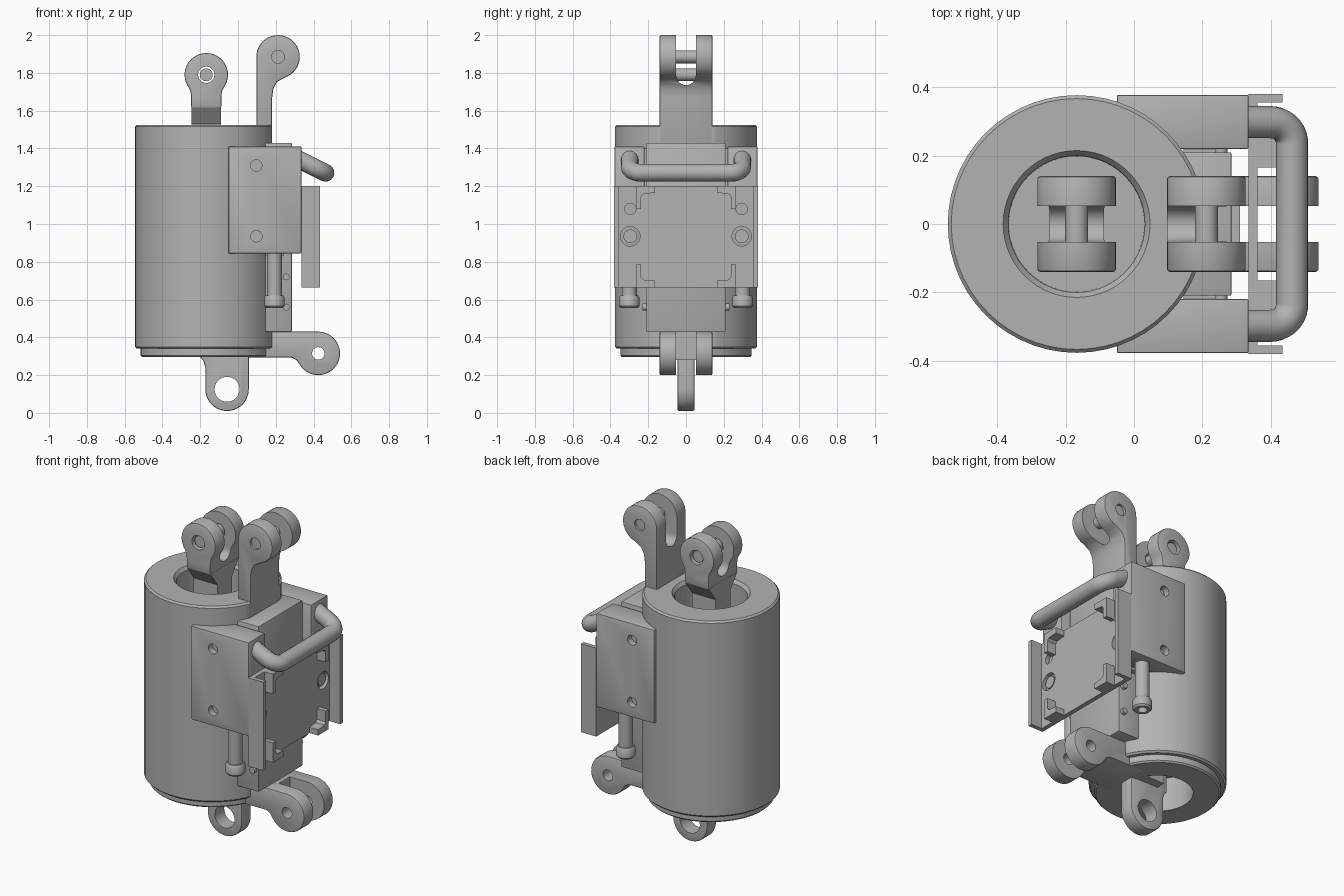
import bpy, bmesh, math
from mathutils import Matrix, Vector

if "Cube" in bpy.data.objects:
    bpy.data.objects.remove(bpy.data.objects["Cube"], do_unlink=True)

grey = bpy.data.materials.new("machined_grey")
grey.use_nodes = True
tone = (0.45, 0.45, 0.45, 1)
grey.diffuse_color = tone
grey.node_tree.nodes["Principled BSDF"].inputs["Base Color"].default_value = tone


def activate(ob):
    bpy.ops.object.select_all(action='DESELECT')
    ob.select_set(True)
    bpy.context.view_layer.objects.active = ob


def finish(name, bm):
    bmesh.ops.recalc_face_normals(bm, faces=bm.faces)
    me = bpy.data.meshes.new(name)
    bm.to_mesh(me)
    bm.free()
    me.materials.append(grey)
    ob = bpy.data.objects.new(name, me)
    bpy.context.collection.objects.link(ob)
    activate(ob)
    bpy.ops.object.shade_smooth_by_angle(angle=math.radians(35))
    return ob


def prism(name, pts, lo, hi, axis='y', bevel=0):
    """Extrude a flat outline along an axis."""
    place = {'x': lambda u, v: (lo, u, v), 'y': lambda u, v: (u, lo, v)}[axis]
    bm = bmesh.new()
    face = bm.faces.new([bm.verts.new(place(*p)) for p in pts])
    new = bmesh.ops.extrude_face_region(bm, geom=[face])["geom"]
    shift = Vector((hi - lo, 0, 0) if axis == 'x' else (0, hi - lo, 0))
    bmesh.ops.translate(bm, vec=shift, verts=[g for g in new if isinstance(g, bmesh.types.BMVert)])
    bmesh.ops.recalc_face_normals(bm, faces=bm.faces)
    if bevel:
        rim = [e for e in bm.edges if e.calc_face_angle(0) > 1]
        bmesh.ops.bevel(bm, geom=rim, offset=bevel, segments=2, profile=0.5, affect='EDGES')
    return finish(name, bm)


def box(name, x0, x1, y0, y1, z0, z1, bevel=0):
    return prism(name, [(x0, z0), (x1, z0), (x1, z1), (x0, z1)], y0, y1, bevel=bevel)


def lathe(name, profile, x, y):
    """Revolve a closed (radius, height) outline about a vertical axis."""
    bm = bmesh.new()
    vs = [bm.verts.new((x + r, y, z)) for r, z in profile]
    es = [bm.edges.new((vs[i - 1], vs[i])) for i in range(len(vs))]
    bmesh.ops.spin(bm, geom=vs + es, cent=(x, y, 0), axis=(0, 0, 1),
                   angle=math.tau, steps=56, use_merge=False)
    bmesh.ops.remove_doubles(bm, verts=bm.verts, dist=1e-5)
    return finish(name, bm)


def rod(name, centre, r, length, axis='y'):
    turn = {'x': Matrix.Rotation(math.pi / 2, 4, 'Y'), 'y': Matrix.Rotation(math.pi / 2, 4, 'X'),
            'z': Matrix()}[axis]
    bm = bmesh.new()
    bmesh.ops.create_cone(bm, cap_ends=True, segments=32, radius1=r, radius2=r, depth=length,
                          matrix=Matrix.Translation(centre) @ turn)
    return finish(name, bm)


def cut(ob, cutter):
    mod = ob.modifiers.new("cut", 'BOOLEAN')
    mod.operation, mod.object, mod.solver = 'DIFFERENCE', cutter, 'EXACT'
    activate(ob)
    bpy.ops.object.modifier_apply(modifier=mod.name)
    bpy.data.objects.remove(cutter, do_unlink=True)
    bpy.ops.object.shade_smooth_by_angle(angle=math.radians(35))


def arc(cx, cz, r, a0, a1, n=28):
    steps = [math.radians(a0 + (a1 - a0) * i / n) for i in range(n + 1)]
    return [(cx + r * math.cos(a), cz + r * math.sin(a)) for a in steps]


EYE = 0.115
AXIS_X = -0.168

# Main cylinder with stepped base, bore and a flat on the mount side
body = lathe("cylinder_body", [
    (0.195, 0.295), (0.338, 0.295), (0.347, 0.304), (0.347, 0.34), (0.367, 0.34), (0.377, 0.35),
    (0.377, 1.515), (0.367, 1.525), (0.215, 1.525), (0.2, 1.505)], AXIS_X, 0)
cut(body, box("cutter", 0.18, 0.3, -0.5, 0.5, 0.2, 1.6))
rod("piston", (AXIS_X, 0, 0.8), 0.202, 0.6, 'z')

# Fork on the piston rod, its tapered neck and pin
fork = prism("piston_fork", arc(AXIS_X, 1.79, EYE, -38, 218) + [
    (AXIS_X - 0.083, 1.7), (AXIS_X - 0.08, 1.67), (AXIS_X - 0.08, 1.615),
    (AXIS_X + 0.08, 1.615), (AXIS_X + 0.08, 1.67), (AXIS_X + 0.083, 1.7)], -0.14, 0.14, bevel=0.008)
cut(fork, prism("cutter", arc(0, 1.7, 0.052, 180, 360, 12) + [(0.052, 2), (-0.052, 2)], -0.4, 0.1, 'x'))
cut(fork, rod("cutter", (AXIS_X, 0, 1.79), 0.043, 0.5))
prism("piston_neck", [(-0.07, 1.05), (0.07, 1.05), (0.07, 1.53), (0.136, 1.618), (-0.136, 1.618),
                      (-0.07, 1.53)], AXIS_X - 0.079, AXIS_X + 0.079, 'x')
pin = rod("piston_pin", (AXIS_X, 0, 1.79), 0.034, 0.25)

# Upper side fork with pin
upper = prism("upper_side_fork", arc(0.212, 1.885, EYE, -72, 180) + [
    (0.097, 1.4), (0.181, 1.4), (0.181, 1.67), (0.187, 1.715), (0.206, 1.752)],
    -0.14, 0.14, bevel=0.008)
cut(upper, prism("cutter", arc(0, 1.787, 0.052, 180, 360, 12) + [(0.052, 2.1), (-0.052, 2.1)], 0, 0.4, 'x'))
cut(upper, rod("cutter", (0.212, 0, 1.885), 0.034, 0.5))
rod("upper_side_pin", (0.212, 0, 1.885), 0.034, 0.25)

# Lower side fork
lower = prism("lower_side_fork", arc(0.425, 0.315, EYE, -148, 90) + [
    (0.05, 0.43), (0.05, 0.293), (0.285, 0.293), (0.31, 0.28)], -0.14, 0.14, bevel=0.008)
cut(lower, box("cutter", 0.31, 0.6, -0.052, 0.052, 0.1, 0.5))
cut(lower, rod("cutter", (0.425, 0, 0.315), 0.033, 0.5))

# Bottom eye and the bridge that carries it
eye = prism("bottom_eye", arc(-0.058, 0.125, EYE, 180, 360) + [
    (0.057, 0.5), (-0.2, 0.5), (-0.2, 0.295), (-0.183, 0.275), (-0.173, 0.24)],
    -0.045, 0.045, bevel=0.008)
cut(eye, rod("cutter", (-0.058, 0, 0.125), 0.066, 0.3))
box("bottom_eye_bridge", -0.13, 0.08, -0.1, 0.1, 0.298, 0.36)

# Mounting plate on the flat side
box("mount_plate", 0.1, 0.285, -0.21, 0.21, 0.43, 1.43, 0.004)
box("mount_plate_shoulder", 0.145, 0.24, -0.24, 0.24, 0.83, 1.4)
for z in (0.56, 0.72):
    rod("mount_stud", (0.255, 0, z), 0.018, 0.46)

# Web of the front channel with its bolt holes
web = box("channel_web", 0.335, 0.362, -0.375, 0.375, 0.665, 1.2)

for side in (-1, 1):
    def span(a, b):
        return sorted((side * a, side * b))

    # Side bracket with two bolt holes
    bracket = box("side_bracket", -0.05, 0.335, *span(0.22, 0.378), 0.845, 1.41, 0.004)
    for z in (0.935, 1.31):
        cut(bracket, rod("cutter", (0.097, side * 0.378, z), 0.03, 0.08))

    # Hanging bolt
    rod("hanging_bolt", (0.193, side * 0.3, 0.74), 0.04, 0.24, 'z')
    lathe("hanging_bolt_head", [(0.022, 0.6), (0.022, 0.57), (0.028, 0.555), (0.045, 0.555),
                                (0.054, 0.565), (0.054, 0.61), (0.046, 0.622), (0.022, 0.622)],
          0.193, side * 0.3)

    # Channel flange, screw and corner clips
    box("channel_flange", 0.335, 0.435, *span(0.355, 0.38), 0.665, 1.2)
    cut(web, rod("cutter", (0.35, side * 0.295, 0.935), 0.052, 0.06, 'x'))
    rod("channel_screw", (0.345, side * 0.295, 0.935), 0.036, 0.02, 'x')
    cut(web, rod("cutter", (0.35, side * 0.295, 1.08), 0.03, 0.06, 'x'))
    for edge, step in ((1.2, -1), (0.665, 1)):
        outline = [(0.265, 0), (0.165, 0), (0.165, 0.035), (0.225, 0.04), (0.238, 0.055),
                   (0.238, 0.12), (0.265, 0.12)]
        prism("corner_clip", [(side * y, edge + step * h) for y, h in outline], 0.34, 0.42, 'x')

# Bent tube handle
half = [(0.3, 0.298), (0.4, 0.298)] + arc(0.4, 0.235, 0.063, 90, 0, 10)
path = half + [(x, -y) for x, y in reversed(half)]
curve = bpy.data.curves.new("handle", 'CURVE')
curve.dimensions = '3D'
curve.bevel_depth = 0.047
curve.bevel_resolution = 6
curve.use_fill_caps = True
spline = curve.splines.new('POLY')
spline.points.add(len(path) - 1)
for point, (x, y) in zip(spline.points, path):
    point.co = (x, y, 1.335 - (x - 0.335) * 0.5, 1)
spline.use_smooth = True
curve.materials.append(grey)
bpy.context.collection.objects.link(bpy.data.objects.new("handle", curve))
